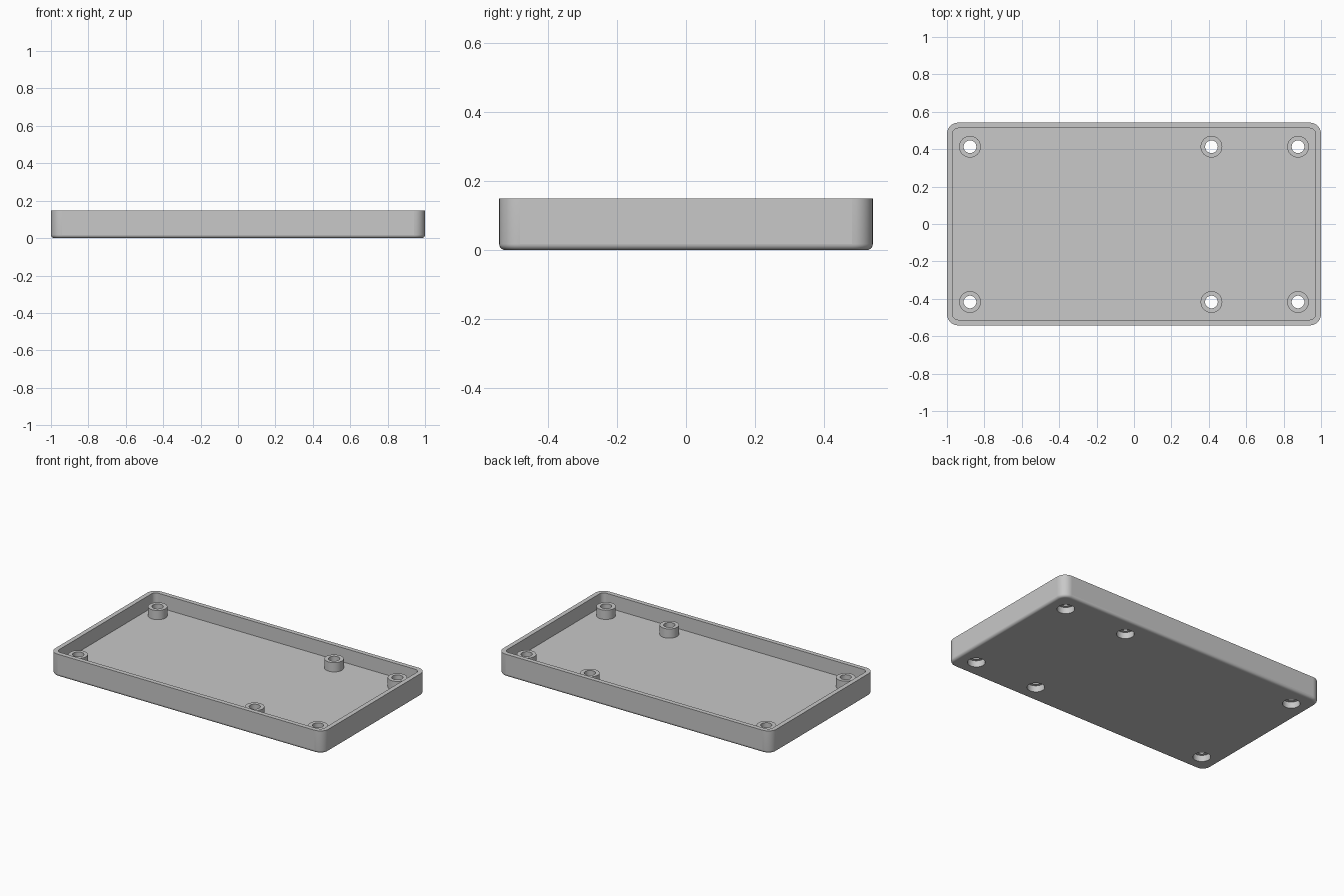
import bpy, bmesh
from math import sin, cos, pi

old = bpy.data.objects.get("Cube")
if old:
    bpy.data.objects.remove(old, do_unlink=True)

HALF_X, HALF_Y, HEIGHT = 1.0, 0.542, 0.149
CORNER, WALL, FLOOR, FILLET = 0.06, 0.03, 0.056, 0.018
POST_R, HOLE_R, POST_TOP = 0.058, 0.034, 0.117
BORE_R, BORE_DEPTH = 0.053, 0.042
MOUNTS = [(x, y) for x in (-0.877, 0.414, 0.877) for y in (-0.417, 0.413)]

grey = bpy.data.materials.new("grey plastic")
grey.use_nodes = True
grey.diffuse_color = (0.58, 0.58, 0.58, 1)
grey.node_tree.nodes["Principled BSDF"].inputs["Base Color"].default_value = grey.diffuse_color


def finish(bm, name):
    bmesh.ops.recalc_face_normals(bm, faces=bm.faces)
    mesh = bpy.data.meshes.new(name)
    bm.to_mesh(mesh)
    bm.free()
    mesh.materials.append(grey)
    obj = bpy.data.objects.new(name, mesh)
    bpy.context.collection.objects.link(obj)
    return obj


def activate(obj):
    bpy.ops.object.select_all(action="DESELECT")
    obj.select_set(True)
    bpy.context.view_layer.objects.active = obj


def smooth(obj):
    activate(obj)
    bpy.ops.object.shade_smooth_by_angle(angle=pi / 6)


def ring(bm, radius, z, cx=0, cy=0, dx=0, dy=0, steps=8):
    """Circle of points, pulled apart by dx and dy into a rounded rectangle."""
    verts = []
    for k, (sx, sy) in enumerate([(1, 1), (-1, 1), (-1, -1), (1, -1)]):
        for i in range(steps + (1 if dx else 0)):
            a = (k + i / steps) * pi / 2
            verts.append(bm.verts.new((cx + sx * dx + radius * cos(a),
                                       cy + sy * dy + radius * sin(a), z)))
    return verts


def loft(bm, section, closed=False, **placing):
    """Skin rings of (radius, z), capping the ends or joining them up."""
    loops = [ring(bm, r, z, **placing) for r, z in section]
    for a, b in zip(loops, loops[1:] + (loops[:1] if closed else [])):
        for i in range(len(a)):
            j = (i + 1) % len(a)
            bm.faces.new((a[i], a[j], b[j], b[i]))
    if not closed:
        bm.faces.new(loops[0])
        bm.faces.new(loops[-1])


# Tray: filleted base, outer wall, rim, inner wall, floor
profile = [(CORNER - FILLET * (1 - sin(t)), FILLET * (1 - cos(t)))
           for t in (i * pi / 12 for i in range(7))]
profile += [(CORNER, HEIGHT), (CORNER - WALL, HEIGHT), (CORNER - WALL, FLOOR)]
bm = bmesh.new()
loft(bm, profile, dx=HALF_X - CORNER, dy=HALF_Y - CORNER)
tray = finish(bm, "tray")

# Screw holes with wide head recesses, cut through the tray floor
bm = bmesh.new()
for x, y in MOUNTS:
    loft(bm, [(BORE_R, -0.05), (BORE_R, BORE_DEPTH),
              (HOLE_R, BORE_DEPTH), (HOLE_R, POST_TOP)], cx=x, cy=y)
cutter = finish(bm, "screw_hole_cutter")
cutter.hide_render = True
cut = tray.modifiers.new("screw holes", "BOOLEAN")
cut.operation, cut.solver, cut.object = "DIFFERENCE", "EXACT", cutter
activate(tray)
bpy.ops.object.modifier_apply(modifier=cut.name)
bpy.data.objects.remove(cutter, do_unlink=True)
smooth(tray)
for face in tray.data.polygons:      # keep the broad panels flat
    if face.area > 0.01:
        face.use_smooth = False

# Hollow mounting posts
for n, (x, y) in enumerate(MOUNTS, 1):
    bm = bmesh.new()
    loft(bm, [(HOLE_R, FLOOR), (POST_R, FLOOR), (POST_R, POST_TOP), (HOLE_R, POST_TOP)],
         closed=True, cx=x, cy=y)
    smooth(finish(bm, f"mounting_post_{n}"))
